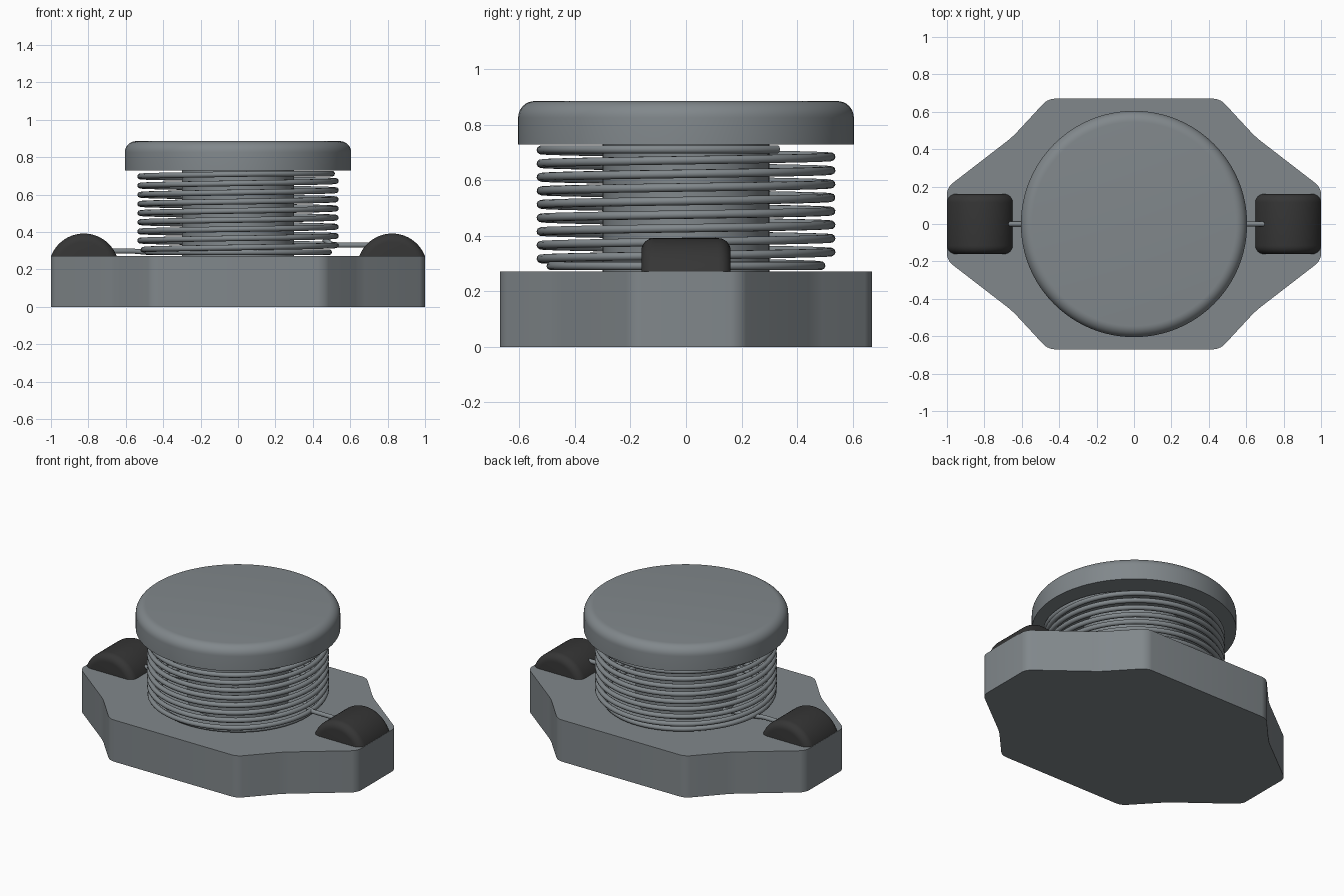
import bpy, bmesh, math
from mathutils import Matrix, Vector

old = bpy.data.objects.get("Cube")
if old:
    bpy.data.objects.remove(old, do_unlink=True)


def material(name, colour):
    m = bpy.data.materials.new(name)
    m.use_nodes = True
    m.diffuse_color = (*colour, 1)
    m.node_tree.nodes["Principled BSDF"].inputs["Base Color"].default_value = (*colour, 1)
    return m


GREY = material("slate grey", (0.22, 0.245, 0.26))
DARK = material("dark charcoal", (0.036, 0.036, 0.036))


def finish(bm, name, mat, angle=35):
    bmesh.ops.recalc_face_normals(bm, faces=bm.faces)
    mesh = bpy.data.meshes.new(name)
    bm.to_mesh(mesh)
    bm.free()
    ob = bpy.data.objects.new(name, mesh)
    bpy.context.collection.objects.link(ob)
    mesh.materials.append(mat)
    bpy.ops.object.select_all(action='DESELECT')
    ob.select_set(True)
    bpy.context.view_layer.objects.active = ob
    bpy.ops.object.shade_smooth_by_angle(angle=math.radians(angle))
    return ob


def lathe(name, profile, mat, steps=96):
    bm = bmesh.new()
    verts = [bm.verts.new((r, 0, z)) for r, z in profile]
    edges = [bm.edges.new(pair) for pair in zip(verts, verts[1:])]
    bmesh.ops.spin(bm, geom=verts + edges, cent=(0, 0, 0), axis=(0, 0, 1),
                   angle=math.tau, steps=steps)
    bmesh.ops.remove_doubles(bm, verts=bm.verts, dist=0.0005)
    return finish(bm, name, mat)


def wire(name, points, radius):
    curve = bpy.data.curves.new(name, 'CURVE')
    curve.dimensions = '3D'
    curve.bevel_depth = radius
    curve.bevel_resolution = 3
    curve.use_fill_caps = True
    s = curve.splines.new('POLY')
    s.points.add(len(points) - 1)
    for p, co in zip(s.points, points):
        p.co = (*co, 1)
    s.use_smooth = True
    curve.materials.append(GREY)
    ob = bpy.data.objects.new(name, curve)
    bpy.context.collection.objects.link(ob)


# Base plate: mirrored outline, extruded, with rounded upright corners
BASE_TOP = 0.272
corner = [(1, 0.195), (0.65, 0.465), (0.46, 0.67)]
outline = corner + [(-x, y) for x, y in reversed(corner)]
outline += [(-x, -y) for x, y in outline]
bm = bmesh.new()
face = bm.faces.new([bm.verts.new((x, y, 0)) for x, y in outline])
ext = bmesh.ops.extrude_face_region(bm, geom=[face])
bmesh.ops.translate(bm, vec=(0, 0, BASE_TOP),
                    verts=[g for g in ext["geom"] if isinstance(g, bmesh.types.BMVert)])
upright = [e for e in bm.edges if abs(e.verts[0].co.z - e.verts[1].co.z) > 0.1]
bmesh.ops.bevel(bm, geom=upright, offset=0.035, segments=5, profile=0.5, affect='EDGES')
finish(bm, "base_plate", GREY)

# Drum core and its rounded cap
lathe("core_post", [(0, 0.26), (0.3, 0.26), (0.3, 0.74), (0, 0.74)], GREY)
arc = [(0.545 + 0.06 * math.cos(a), 0.826 + 0.06 * math.sin(a))
       for a in (math.pi / 2 * i / 8 for i in range(9))]
lathe("core_cap", [(0, 0.73), (0.605, 0.73)] + arc + [(0, 0.886)], GREY)

# Wound coil: descending helix, drawn in slightly at both ends
TURNS, STEPS, PITCH = 9.62, 64, 0.049
coil = []
for i in range(int(TURNS * STEPS) + 1):
    t = i / STEPS
    a = math.pi / 4 - math.tau * t
    r = 0.523 - 0.06 * max(0, 1 - t / 0.2) - 0.036 * min(1, max(0, (t - 8.5) / 0.25))
    z = min(0.712, max(0.292, 0.728 - PITCH * t))
    coil.append((r * math.cos(a), r * math.sin(a), z))
wire("coil_winding", coil, 0.0155)

# Wire leads running to the two terminals
wire("left_lead", [(0.46, 0.03, 0.36), (0.5, 0.01, 0.335), (0.54, 0, 0.33), (0.7, 0, 0.33)], 0.014)
wire("right_lead", [(-0.3, 0.04, 0.292), (-0.5, 0.01, 0.293), (-0.56, 0, 0.298), (-0.7, 0, 0.298)], 0.014)

# Terminal pads: rounded barrels cut off level with the base top
RADIUS = 0.188
for side, name in ((1, "left_terminal"), (-1, "right_terminal")):
    bm = bmesh.new()
    place = Matrix.Translation((side * 0.824, 0, 0.392 - RADIUS)) @ Matrix.Rotation(math.pi / 2, 4, 'X')
    bmesh.ops.create_cone(bm, cap_ends=True, segments=64, radius1=RADIUS, radius2=RADIUS,
                          depth=0.322, matrix=place)
    rims = [e for e in bm.edges if abs(e.verts[0].co.y - e.verts[1].co.y) < 0.01]
    bmesh.ops.bevel(bm, geom=rims, offset=0.045, segments=6, profile=0.5, affect='EDGES')
    cut = bmesh.ops.bisect_plane(bm, geom=bm.verts[:] + bm.edges[:] + bm.faces[:],
                                 plane_co=Vector((0, 0, BASE_TOP - 0.002)),
                                 plane_no=(0, 0, 1), clear_inner=True)
    bmesh.ops.holes_fill(bm, edges=[e for e in bm.edges if e.is_boundary])
    finish(bm, name, DARK)
